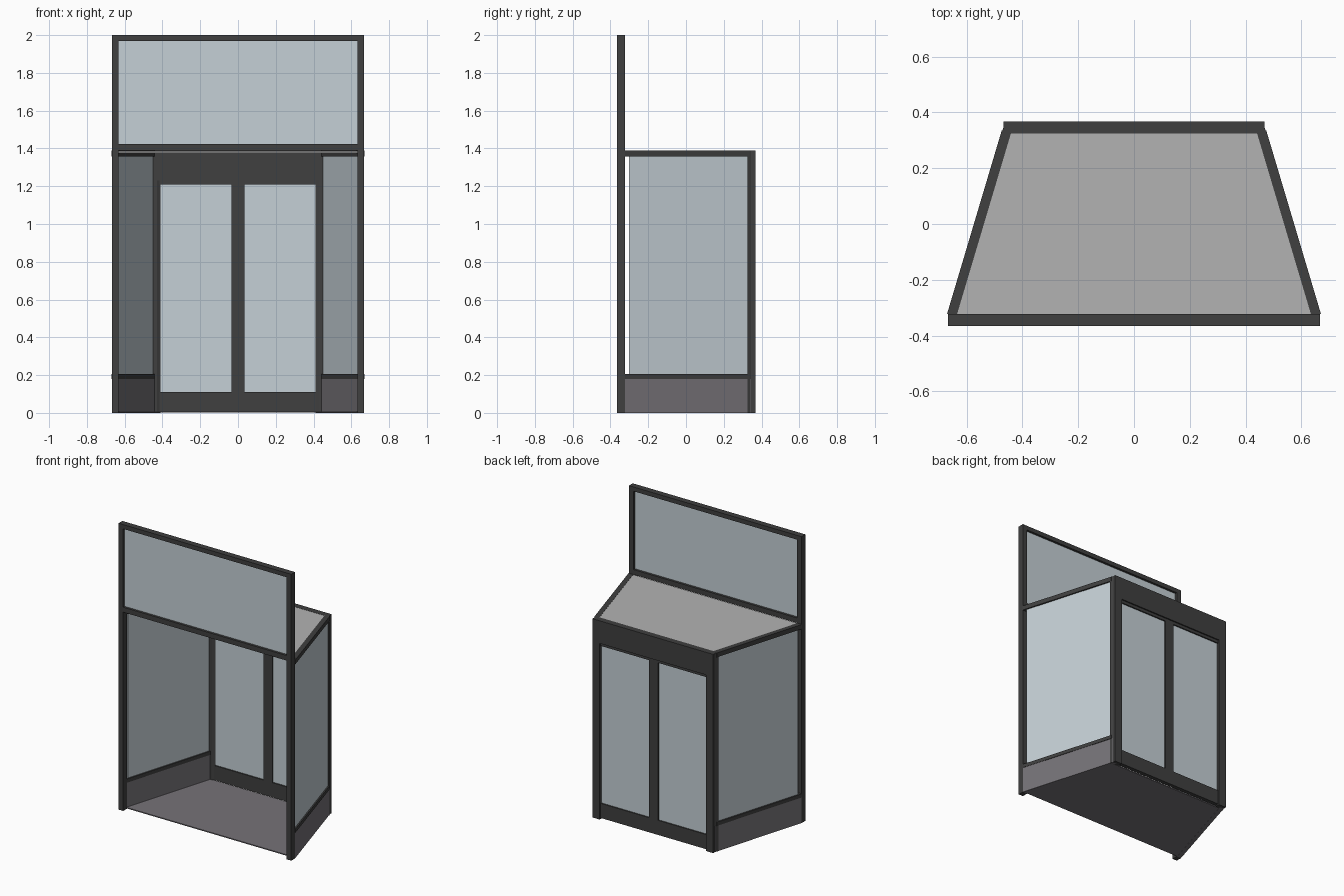
import bpy, bmesh

if "Cube" in bpy.data.objects:
    bpy.data.objects.remove(bpy.data.objects["Cube"])


def material(name, color):
    m = bpy.data.materials.new(name)
    m.diffuse_color = (*color, 1)
    m.use_nodes = True
    m.node_tree.nodes["Principled BSDF"].inputs["Base Color"].default_value = m.diffuse_color
    return m


FRAME = material("dark_frame", (0.05, 0.05, 0.05))
GLASS = material("glass", (0.56, 0.63, 0.67))
PANEL = material("grey_panel", (0.18, 0.17, 0.185))
ROOF = material("roof_grey", (0.45, 0.45, 0.45))


def prism(name, outline, z0, z1, mat):
    """Extrude a plan outline from z0 to z1."""
    bm = bmesh.new()
    low = [bm.verts.new((x, y, z0)) for x, y in outline]
    high = [bm.verts.new((x, y, z1)) for x, y in outline]
    bm.faces.new(low)
    bm.faces.new(high)
    n = len(outline)
    for i in range(n):
        j = (i + 1) % n
        bm.faces.new((low[i], low[j], high[j], high[i]))
    bmesh.ops.recalc_face_normals(bm, faces=bm.faces)
    me = bpy.data.meshes.new(name)
    bm.to_mesh(me)
    bm.free()
    me.materials.append(mat)
    ob = bpy.data.objects.new(name, me)
    bpy.context.collection.objects.link(ob)
    return ob


def box(name, x0, x1, y0, y1, z0, z1, mat):
    return prism(name, [(x0, y0), (x1, y0), (x1, y1), (x0, y1)], z0, z1, mat)


def side_x(y):
    """Outer x of the splayed side wall at depth y."""
    return 0.669 - (y + 0.32) * 0.298


def side_part(name, s, y0, y1, inset, thick, z0, z1, mat):
    a, b = side_x(y0) - inset, side_x(y1) - inset
    pts = [(a, y0), (b, y1), (b - thick, y1), (a - thick, y0)]
    return prism(name, [(s * x, y) for x, y in pts], z0, z1, mat)


# Front frame with upper window
F0, F1 = -0.365, -0.323
for s, tag in ((-1, "left"), (1, "right")):
    x0, x1 = sorted((s * 0.632, s * 0.667))
    box("front_post_" + tag, x0, x1, F0, F1, 0, 2, FRAME)
box("front_top_rail", -0.632, 0.632, F0, F1, 1.97, 2, FRAME)
box("front_middle_rail", -0.632, 0.632, F0, F1, 1.388, 1.423, FRAME)
box("front_upper_glass", -0.632, 0.632, -0.349, -0.339, 1.423, 1.97, GLASS)

# Splayed side walls
for s, tag in ((-1, "left"), (1, "right")):
    side_part("side_kick_panel_" + tag, s, -0.323, 0.345, 0.003, 0.031, 0, 0.18, PANEL)
    side_part("side_lower_rail_" + tag, s, -0.323, 0.335, 0, 0.036, 0.18, 0.205, FRAME)
    side_part("side_top_rail_" + tag, s, -0.323, 0.335, 0, 0.036, 1.357, 1.388, FRAME)
    side_part("side_glass_" + tag, s, -0.303, 0.33, 0.01, 0.016, 0.205, 1.357, GLASS)

# Back frame and header
B0, B1 = 0.325, 0.367
for s, tag in ((-1, "left"), (1, "right")):
    pts = [(0.41, B1), (0.467, B1), (0.467, 0.345), (side_x(B0), B0), (0.43, B0), (0.41, 0.335)]
    prism("back_post_" + tag, [(s * x, y) for x, y in pts], 0, 1.388, FRAME)
box("back_header", -0.43, 0.43, B0, B1, 1.23, 1.388, FRAME)

# Double door, set slightly back from the posts
D0, D1 = 0.33, 0.358
for s, tag in ((-1, "left"), (1, "right")):
    def door(name, xa, xb, ya, yb, z0, z1, mat):
        x0, x1 = sorted((s * xa, s * xb))
        box(name + tag, x0, x1, ya, yb, z0, z1, mat)
    door("door_meeting_stile_", 0.001, 0.034, D0, D1, 0.008, 1.23, FRAME)
    door("door_bottom_rail_", 0.034, 0.415, D0, D1, 0.008, 0.11, FRAME)
    door("door_top_rail_", 0.034, 0.415, D0, D1, 1.21, 1.23, FRAME)
    door("door_glass_", 0.034, 0.412, 0.339, 0.349, 0.11, 1.21, GLASS)

# Floor and roof plates
def plate(name, z0, z1, inset, mat):
    y0, y1 = -0.323, 0.329
    a, b = side_x(y0) - inset, side_x(y1) - inset
    return prism(name, [(-a, y0), (a, y0), (b, y1), (-b, y1)], z0, z1, mat)


plate("floor", 0.001, 0.008, 0.033, PANEL)
plate("roof", 1.376, 1.387, 0.034, ROOF)
